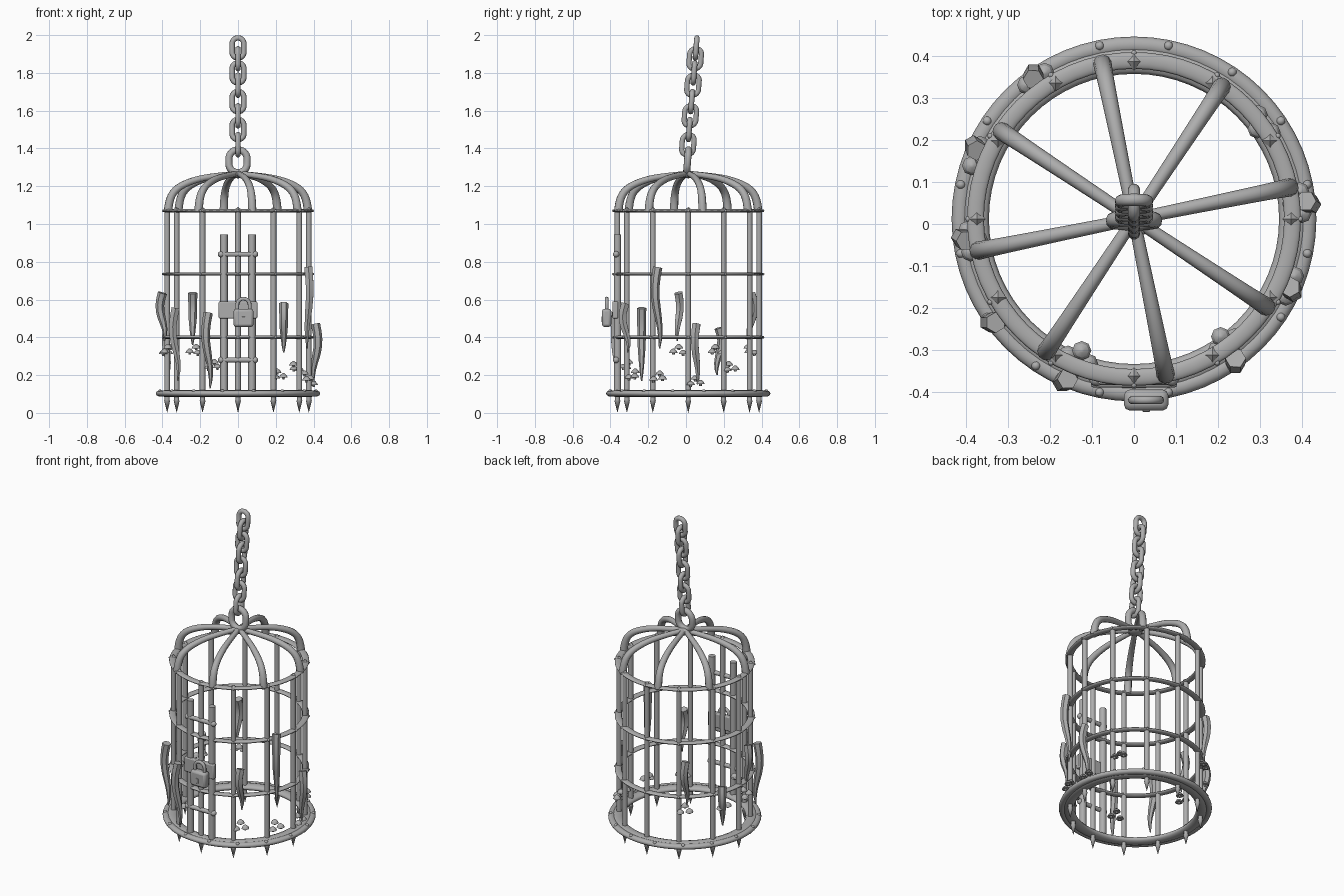
import bpy, bmesh, math
from mathutils import Vector, Matrix

if "Cube" in bpy.data.objects:
    bpy.data.objects.remove(bpy.data.objects["Cube"])

CY = 0.012          # cage axis offset in y
R = 0.375           # bar circle radius
iron = bpy.data.materials.new("grey iron")
iron.diffuse_color = (0.42, 0.42, 0.42, 1)
iron.use_nodes = True
iron.node_tree.nodes["Principled BSDF"].inputs["Base Color"].default_value = iron.diffuse_color


def finish(ob, name):
    ob.name = name
    ob.data.materials.clear()
    ob.data.materials.append(iron)
    bpy.ops.object.select_all(action='DESELECT')
    bpy.context.view_layer.objects.active = ob
    ob.select_set(True)
    bpy.ops.object.shade_smooth_by_angle(angle=math.radians(50))
    return ob


def tube(name, pts, r, radii=None, closed=False, res=3, kind='POLY'):
    cu = bpy.data.curves.new(name, 'CURVE')
    cu.dimensions = '3D'
    cu.bevel_depth = r
    cu.bevel_resolution = res
    cu.use_fill_caps = True
    sp = cu.splines.new(kind)
    sp.points.add(len(pts) - 1)
    for i, p in enumerate(pts):
        sp.points[i].co = (*p, 1)
        sp.points[i].radius = radii[i] if radii else 1
    sp.use_cyclic_u = closed
    if kind == 'NURBS':
        sp.order_u = 3
        sp.use_endpoint_u = True
        sp.resolution_u = 5
    ob = bpy.data.objects.new(name, cu)
    bpy.context.collection.objects.link(ob)
    bpy.ops.object.select_all(action='DESELECT')
    bpy.context.view_layer.objects.active = ob
    ob.select_set(True)
    bpy.ops.object.convert(target='MESH')
    ob = bpy.context.object
    # Make sure the faces point outward
    bm = bmesh.new()
    bm.from_mesh(ob.data)
    bmesh.ops.remove_doubles(bm, verts=bm.verts, dist=1e-5)
    bmesh.ops.recalc_face_normals(bm, faces=bm.faces)
    bm.to_mesh(ob.data)
    bm.free()
    return finish(ob, name)


def ring(name, z, major, minor, flat):
    bpy.ops.mesh.primitive_torus_add(major_radius=major, minor_radius=minor, major_segments=64,
                                     minor_segments=10, location=(0, CY, z))
    ob = bpy.context.object
    ob.scale.z = flat
    return finish(ob, name)


def box(name, loc, size, bevel=0.01):
    bpy.ops.mesh.primitive_cube_add(size=1, location=loc)
    ob = bpy.context.object
    ob.scale = size
    bpy.ops.object.transform_apply(location=False, rotation=False, scale=True)
    m = ob.modifiers.new("bevel", 'BEVEL')
    m.width, m.segments = bevel, 2
    return finish(ob, name)


def scatter(name, spots, build):
    """One mesh holding a small bmesh shape at every spot."""
    bm = bmesh.new()
    for s in spots:
        build(bm, s)
    me = bpy.data.meshes.new(name)
    bm.to_mesh(me)
    bm.free()
    ob = bpy.data.objects.new(name, me)
    bpy.context.collection.objects.link(ob)
    return finish(ob, name)


def cone(bm, p, r1, r2, h, n=8):
    bmesh.ops.create_cone(bm, cap_ends=True, segments=n, radius1=r1, radius2=r2, depth=h,
                          matrix=Matrix.Translation(p))


def ball(r):
    return lambda bm, p: bmesh.ops.create_icosphere(bm, subdivisions=2, radius=r,
                                                    matrix=Matrix.Translation(p))


def polar(a, r, z):
    return Vector((r * math.cos(a), CY + r * math.sin(a), z))


# Hoops and base ring
for z in (1.07, 0.735, 0.40):
    ring("hoop", z, 0.378, 0.02, 0.45)
ring("base_ring", 0.103, 0.38, 0.034, 0.55)
ring("base_rim", 0.103, 0.415, 0.02, 0.8)

# Upright bars, spikes below, finials and rivets
angles = [math.radians(30 * i) for i in range(12)]
for a in angles:
    tube("upright_bar", [polar(a, R, 0.1), polar(a, R, 1.07)], 0.015)


def spike(bm, p):
    cone(bm, p + Vector((0, 0, 0.078)), 0.013, 0.013, 0.03)
    cone(bm, p + Vector((0, 0, 0.033)), 0.0, 0.016, 0.066)


def diamond(bm, p):
    cone(bm, p + Vector((0, 0, 0.008)), 0.021, 0, 0.016, 4)
    cone(bm, p - Vector((0, 0, 0.008)), 0, 0.021, 0.016, 4)


scatter("bottom_spikes", [polar(a, R, 0) for a in angles], spike)
scatter("bar_finials", [polar(a, R, 1.074) for a in angles], diamond)
scatter("hoop_rivets", [polar(a, 0.396, z) for a in angles for z in (1.07, 0.735, 0.4)], ball(0.007))
scatter("base_studs", [polar(math.radians(11.25 + 22.5 * i), 0.421, 0.114) for i in range(16)], ball(0.011))

# Domed roof ribs meeting at a hub
prof = [(.378, 1.065), (.374, 1.125), (.335, 1.19), (.24, 1.233), (.13, 1.255), (.0, 1.268)]
for i in range(8):
    a = math.radians(11.5 + 45 * i)
    tube("roof_rib", [polar(a, r, z) for r, z in prof], 0.018,
         [1.25, 1.2, 1.1, 1, .9, .8], kind='NURBS')
bpy.ops.mesh.primitive_uv_sphere_add(segments=16, ring_count=8, radius=0.045, location=(0, CY, 1.262))
bpy.context.object.scale.z = 0.45
finish(bpy.context.object, "roof_hub")


# Hanging ring and chain
def link(name, c, hw, hl, r, turned):
    w, l = hw - r, hl - r
    pts = []
    for i in range(20):
        t = 2 * math.pi * (i + 0.5) / 20
        s = w * math.cos(t)
        z = w * math.sin(t) + math.copysign(l - w, math.sin(t))
        lean = 0.08 * z
        pts.append((0, c[0] + s + lean, c[1] + z) if turned else (s, c[0] + lean, c[1] + z))
    tube(name, pts, r, closed=True)


link("hanging_ring", (0.008, 1.332), 0.068, 0.08, 0.019, False)
for i, z in enumerate((1.42, 1.5, 1.573, 1.648, 1.735, 1.80, 1.875, 1.932)):
    link("chain_link", (0.01 + (z - 1.42) * 0.085, z), 0.046, 0.068, 0.0145, i % 2 == 0)

# Door frame with hinge bars, lock plate and padlock
for s in (-1, 1):
    tube("door_post", [(s * .074, -.363, .11), (s * .074, -.363, .945)], 0.02)
for z in (0.28, 0.84):
    tube("door_crossbar", [(-.09, -.37, z), (.09, -.37, z)], 0.0135)
scatter("crossbar_knobs", [Vector((s * .09, -.37, z)) for s in (-1, 1) for z in (.28, .84)], ball(.017))
box("lock_plate", (0, -.375, .545), (.205, .03, .09), .006)
box("padlock_body", (.029, -.42, .503), (.106, .05, .096), .014)
box("keyhole_plate", (.029, -.445, .495), (.018, .006, .03), .002)
arch = [(.029 + .033 * math.cos(t), -.42, .572 + .033 * math.sin(t))
        for t in [math.pi * i / 8 for i in range(9)]]
tube("padlock_shackle", [(.062, -.42, .54)] + arch + [(-.004, -.42, .54)], 0.01)

# Tattered strips hanging on the bars: x, y, top z, bottom z
strips = [(-.40, -.04, .635, .38), (-.33, -.235, .555, .17), (-.24, .345, .635, .36), (-.158, -.37, .53, .13),
          (.242, -.32, .58, .32), (.372, -.15, .77, .34), (.41, .055, .47, .15), (-.375, .175, .45, .2)]
for x, y, top, bot in strips:
    out = Vector((x, y - CY, 0)).normalized()
    side = Vector((-out.y, out.x, 0))
    pts, rad = [], []
    for i in range(9):
        t = i / 8
        sway = 0.016 * math.sin(5.5 * t)
        pts.append(Vector((x, y, top + (bot - top) * t)) + out * sway * 0.8 - side * sway * 0.6)
        rad.append(1.08 - 0.3 * t if t < 0.5 else 0.93 * (2 - 2 * t) ** 0.7 * 0.85 + 0.15)
    tube("hanging_strip", pts, 0.023, rad, res=1)

# Small fungus clusters on the cage: three caps each, spread along the wall
spots = [(-.385, -.04, .33), (-.13, -.315, .25), (.215, -.28, .2), (.305, .235, .24),
         (.365, -.145, .19), (-.23, .34, .33), (-.37, .16, .33), (.39, .05, .165)]
caps = []
for s in spots:
    p = Vector(s)
    out = Vector((p.x, p.y - CY, 0)).normalized()
    side = Vector((-out.y, out.x, 0))
    for k, d, h in ((0, -.014, .018), (.026, .008, -.006), (-.026, .008, -.012)):
        caps.append(p + side * k + out * d + Vector((0, 0, h)))


def cap(bm, p):
    cone(bm, p, .023, .017, .012, 8)
    cone(bm, p + Vector((0, 0, .011)), .017, .005, .01, 8)
    cone(bm, p - Vector((0, 0, .01)), .007, .009, .012, 6)


scatter("fungus_caps", caps, cap)
